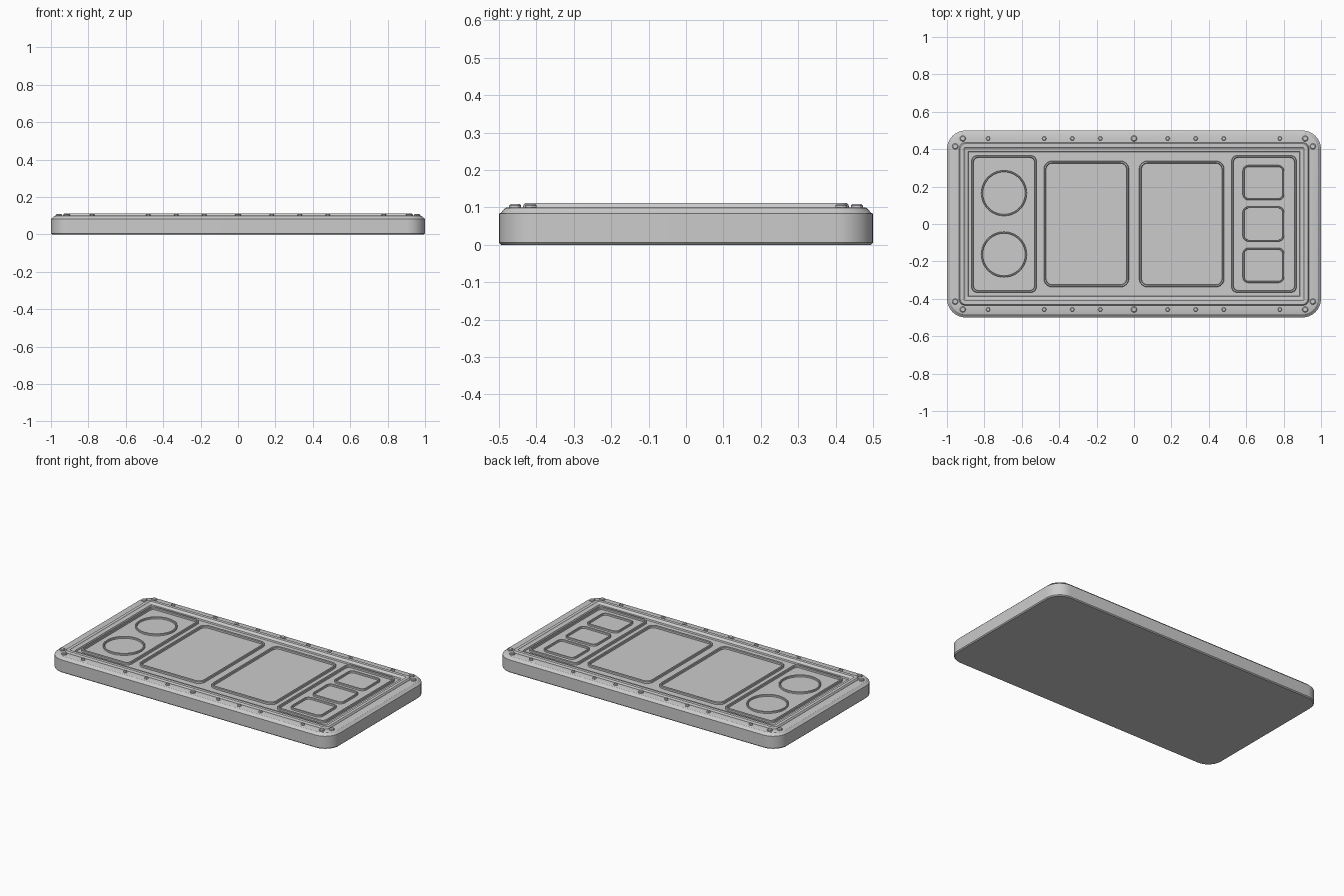
import bpy, bmesh, math

if "Cube" in bpy.data.objects:
    bpy.data.objects.remove(bpy.data.objects["Cube"])


def outline(w, d, r, z, cx=0, cy=0, seg=8):
    """Rounded rectangle loop, counter-clockwise."""
    r = max(r, 0.004)
    pts = []
    for k, (sx, sy) in enumerate([(1, 1), (-1, 1), (-1, -1), (1, -1)]):
        for i in range(seg + 1):
            a = math.pi / 2 * (k + i / seg)
            pts.append((cx + sx * (w / 2 - r) + r * math.cos(a),
                        cy + sy * (d / 2 - r) + r * math.sin(a), z))
    return pts


def finish(bm, name):
    bmesh.ops.remove_doubles(bm, verts=bm.verts, dist=1e-5)
    bmesh.ops.recalc_face_normals(bm, faces=bm.faces)
    me = bpy.data.meshes.new(name)
    bm.to_mesh(me)
    bm.free()
    ob = bpy.data.objects.new(name, me)
    bpy.context.collection.objects.link(ob)
    bpy.ops.object.select_all(action='DESELECT')
    ob.select_set(True)
    bpy.context.view_layer.objects.active = ob
    bpy.ops.object.shade_smooth_by_angle(angle=math.radians(30))
    return ob


def loft(name, w, d, r, profile, cx=0, cy=0, ring=False, seg=8):
    """Sweep (inset, z) points around a rounded rectangle; cap it or close it as a ring."""
    bm = bmesh.new()
    loops = [[bm.verts.new(p) for p in
              outline(w - 2 * i, d - 2 * i, r - i, z, cx, cy, seg)] for i, z in profile]
    pairs = list(zip(loops, loops[1:]))
    if ring:
        pairs.append((loops[-1], loops[0]))
    for a, b in pairs:
        for j in range(len(a)):
            k = (j + 1) % len(a)
            bm.faces.new((a[j], a[k], b[k], b[j]))
    if not ring:
        bm.faces.new(loops[0][::-1])
        bm.faces.new(loops[-1])
    return finish(bm, name)


def bead(name, w, d, r, cx, cy, z0, z1, t, seg=8):
    """Raised rim with softened top edges."""
    c = t * 0.25
    prof = [(0, z0), (0, z1 - c), (c, z1), (t - c, z1), (t, z1 - c), (t, z0)]
    return loft(name, w, d, r, prof, cx, cy, True, seg)


DECK = 0.095

# Main slab: walls, shoulder, rivet ledge, raised border and stepped inner deck
loft("base_slab", 2.0, 1.0, 0.1,
     [(0.006, 0), (0, 0.006), (0, 0.083), (0.006, 0.086), (0.016, 0.098),
      (0.022, 0.1), (0.064, 0.1), (0.066, 0.107), (0.07, 0.111),
      (0.09, 0.111), (0.095, 0.106), (0.1, 0.103), (0.112, 0.103), (0.115, DECK)])

# Two large centre trays
for s, n in ((-1, "left"), (1, "right")):
    bead(n + "_tray_rim", 0.455, 0.675, 0.045, s * 0.255, 0, DECK - 0.01, 0.11, 0.013)

# Side panels
for s, n in ((-1, "left"), (1, "right")):
    bead(n + "_panel_rim", 0.35, 0.735, 0.035, s * 0.695, 0, DECK - 0.01, 0.11, 0.013)

# Round holders on the left panel
for i, y in enumerate((0.165, -0.163)):
    bead(f"round_holder_{i}", 0.244, 0.244, 0.122, -0.695, y, DECK - 0.01, 0.107, 0.009, 10)

# Square holders on the right panel
for i in (-1, 0, 1):
    bead(f"square_holder_{i + 1}", 0.222, 0.187, 0.032, 0.692, i * 0.221,
         DECK - 0.01, 0.108, 0.009)


# Rivets along the ledge
def rivet(name, x, y, r, n):
    bm = bmesh.new()
    loops = []
    for rr, z in ((r, 0.095), (r, 0.105), (r * 0.75, 0.109)):
        loops.append([bm.verts.new((x + rr * math.cos(2 * math.pi * i / n),
                                    y + rr * math.sin(2 * math.pi * i / n), z))
                      for i in range(n)])
    for a, b in zip(loops, loops[1:]):
        for j in range(n):
            k = (j + 1) % n
            bm.faces.new((a[j], a[k], b[k], b[j]))
    bm.faces.new(loops[0][::-1])
    bm.faces.new(loops[-1])
    finish(bm, name)


for sy in (-1, 1):
    rivet("large_rivet_mid", 0, sy * 0.457, 0.016, 12)
    for sx in (-1, 1):
        rivet("large_rivet_corner", sx * 0.915, sy * 0.457, 0.016, 12)
        rivet("large_rivet_side", sx * 0.956, sy * 0.415, 0.016, 12)
        for x in (0.18, 0.33, 0.48, 0.78):
            rivet("small_rivet", sx * x, sy * 0.457, 0.012, 6)
